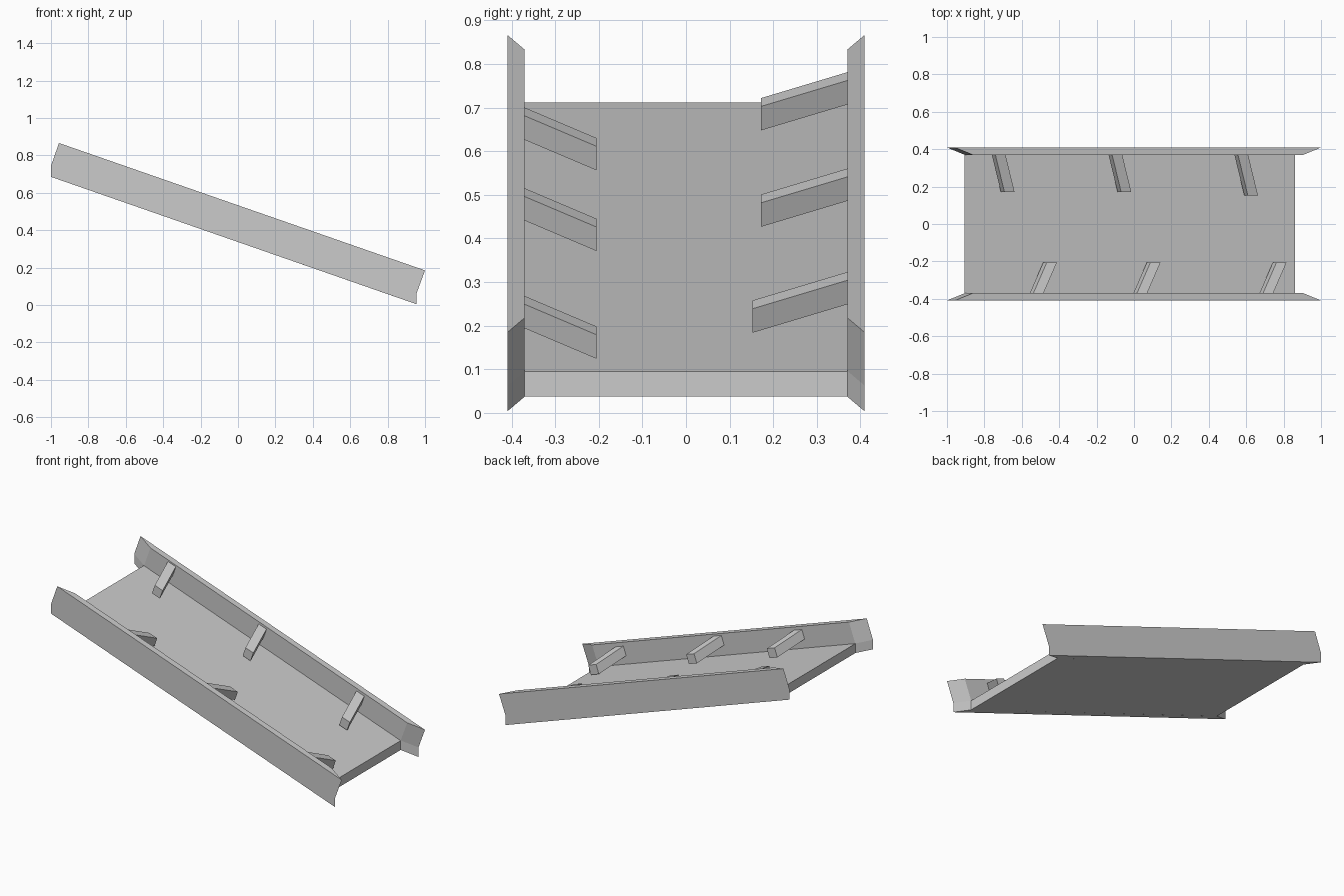
import bpy, bmesh

if "Cube" in bpy.data.objects:
    bpy.data.objects.remove(bpy.data.objects["Cube"])

SLOPE = 0.348
INNER, OUTER = 0.37, 0.409


def loft(name, ring_a, ring_b):
    """Closed solid between two matching outlines."""
    bm = bmesh.new()
    a = [bm.verts.new(p) for p in ring_a]
    b = [bm.verts.new(p) for p in ring_b]
    n = len(a)
    bm.faces.new(a)
    bm.faces.new(b[::-1])
    for i in range(n):
        j = (i + 1) % n
        bm.faces.new((a[i], b[i], b[j], a[j]))
    bmesh.ops.recalc_face_normals(bm, faces=bm.faces)
    me = bpy.data.meshes.new(name)
    bm.to_mesh(me)
    bm.free()
    ob = bpy.data.objects.new(name, me)
    bpy.context.collection.objects.link(ob)
    return ob


# Sloping floor slab with upright ends
floor = [(-0.907, 0.653), (-0.907, 0.711), (0.86, 0.095), (0.86, 0.037)]
loft("floor", [(x, -INNER, z) for x, z in floor], [(x, INNER, z) for x, z in floor])

# Side walls: the inner outline is shortened along the slope at both ends
wall = [(-1, 0.685), (-1, 0.744), (-0.957, 0.866),
        (1, 0.185), (0.955, 0.063), (0.955, 0.004)]
CUT = 0.095
inner = [(x + d, z - d * SLOPE) for (x, z), d in zip(wall, [CUT] * 3 + [-CUT] * 3)]
for side, name in ((-1, "front_wall"), (1, "back_wall")):
    loft(name, [(x, side * OUTER, z) for x, z in wall],
         [(x, side * INNER, z) for x, z in inner])

# Slats: tilted bars reaching inward from the walls and angled downhill
section = [(0, 0), (0.054, -0.019), (0.035, -0.074), (-0.019, -0.055)]


def slat(name, side, x, z, reach, dx, dz):
    root = [(x + u, side * INNER, z + v) for u, v in section]
    tip = [(px + dx, side * (INNER - reach), pz + dz) for px, _, pz in root]
    loft(name, root, tip)


back = [(-0.741, 0.781, 0.198), (-0.117, 0.560, 0.198), (0.556, 0.323, 0.217)]
front = [(-0.538, 0.700, 0.165), (0.016, 0.515, 0.165), (0.69, 0.268, 0.165)]
for i, (x, z, reach) in enumerate(back, 1):
    slat(f"back_slat_{i}", 1, x, z, reach, reach * 0.243, -reach * 0.3)
for i, (x, z, reach) in enumerate(front, 1):
    slat(f"front_slat_{i}", -1, x, z, reach, 0.072, -0.07)
